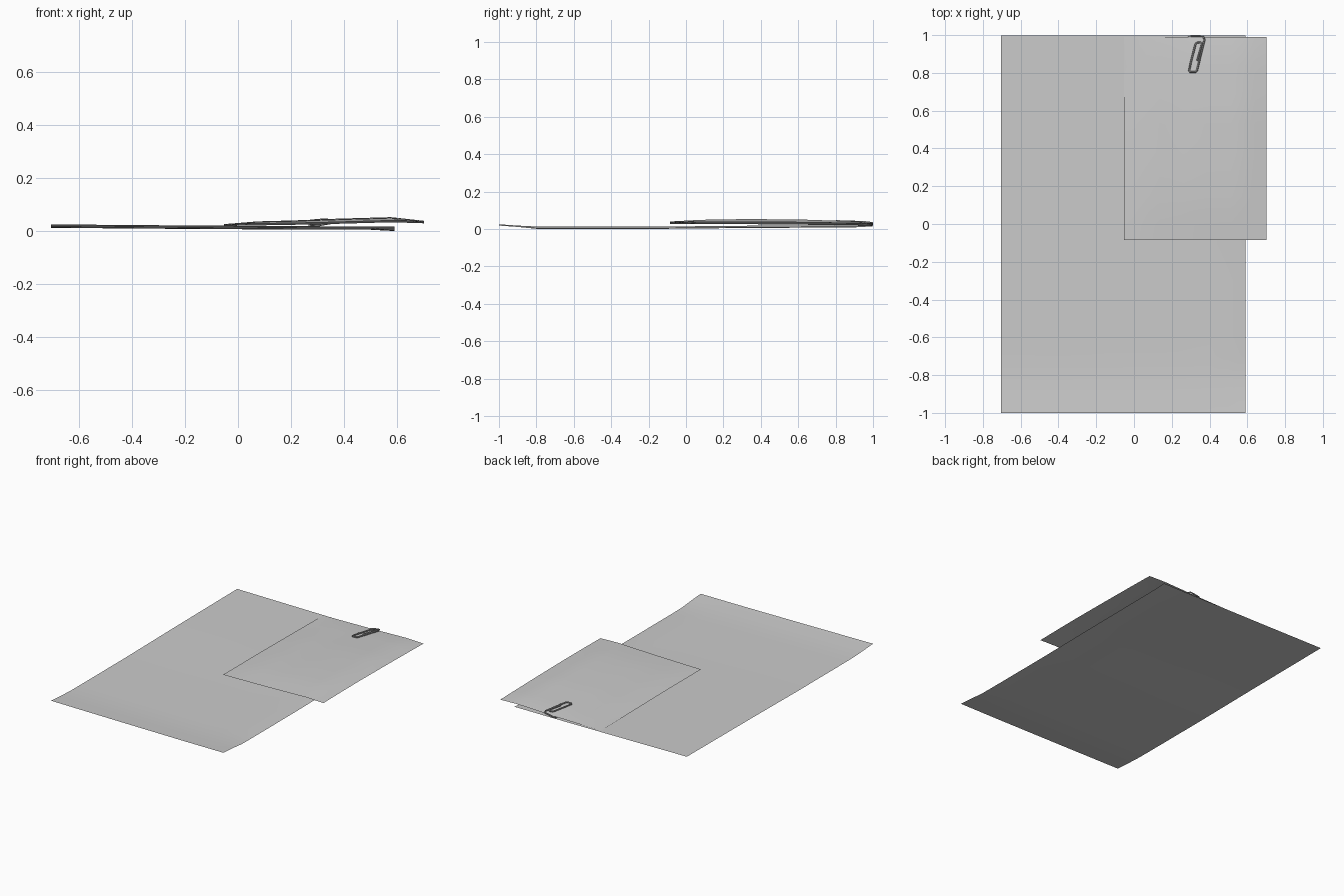
import bpy, bmesh

default = bpy.data.objects.get("Cube")
if default:
    bpy.data.objects.remove(default, do_unlink=True)


def make_material(name, grey):
    mat = bpy.data.materials.new(name)
    mat.use_nodes = True
    colour = (grey, grey, grey, 1)
    mat.diffuse_color = colour
    mat.node_tree.nodes["Principled BSDF"].inputs["Base Color"].default_value = colour
    return mat


paper = make_material("paper grey", 0.6)
wire = make_material("wire grey", 0.3)


def blend(points, t):
    """Height along a profile of (position, height) pairs."""
    if t <= points[0][0]:
        return points[0][1]
    for (a, ha), (b, hb) in zip(points, points[1:]):
        if t <= b:
            return ha + (hb - ha) * (t - a) / (b - a)
    return points[-1][1]


def make_sheet(name, x0, x1, y0, y1, columns, rows, height):
    """Thin sheet bent by a height rule."""
    bm = bmesh.new()
    bmesh.ops.create_grid(bm, x_segments=columns, y_segments=rows, size=0.5)
    for v in bm.verts:
        x = x0 + (v.co.x + 0.5) * (x1 - x0)
        y = y0 + (v.co.y + 0.5) * (y1 - y0)
        v.co = (x, y, height(x, y))
    for f in bm.faces:
        f.smooth = True
    mesh = bpy.data.meshes.new(name)
    bm.to_mesh(mesh)
    bm.free()
    mesh.materials.append(paper)
    obj = bpy.data.objects.new(name, mesh)
    bpy.context.collection.objects.link(obj)
    return obj


# Large sheet: front edge curls up, left side sits a little higher
large_y = [(-1, 0.018), (-0.9, 0.011), (-0.78, 0.005), (-0.2, 0.005),
           (0.3, 0.010), (1, 0.014)]
large_x = [(-0.7, 0.007), (-0.2, 0.003), (0.3, 0.0), (0.59, 0.0)]


def large_height(x, y):
    return blend(large_y, y) + blend(large_x, x) - 0.005 * (x > 0.55 and abs(y) < 0.9)


make_sheet("large_sheet", -0.705, 0.59, -1, 0.998, 14, 20, large_height)

# Small sheet: gently domed, resting on the large one along its left edge
small_y = [(-0.085, 0.0), (0.1, 0.010), (0.35, 0.013), (0.6, 0.014),
           (0.85, 0.008), (0.95, 0.005), (0.99, 0.0)]
small_x = [(-0.05, 0.0), (0.08, 0.7), (0.2, 0.75), (0.33, 1.0), (0.58, 1.0), (0.7, 0.2)]


def small_height(x, y):
    edge = blend([(-0.05, 0.026), (0.3, 0.032), (0.58, 0.04), (0.7, 0.036)], x)
    corner = 0.010 * max(0, y - 0.3)
    return edge - corner + blend(small_y, y) * blend(small_x, x)


make_sheet("small_sheet", -0.053, 0.702, -0.085, 0.99, 12, 14, small_height)

# Paper clip: wire loops above the sheets, then wraps over the back edge
path = [(0.335, 0.865), (0.36, 0.955), (0.352, 0.962), (0.332, 0.96),
        (0.325, 0.95), (0.302, 0.86), (0.292, 0.812), (0.297, 0.805),
        (0.325, 0.805), (0.333, 0.812), (0.373, 0.975), (0.366, 0.994)]
points = [(x, y, small_height(x, y) + 0.006) for x, y in path]
points += [(0.345, 0.995, 0.030), (0.30, 0.995, 0.022), (0.285, 0.985, 0.020),
           (0.27, 0.92, 0.021)]

curve = bpy.data.curves.new("paper_clip", "CURVE")
curve.dimensions = "3D"
curve.bevel_depth = 0.005
curve.bevel_resolution = 1
curve.use_fill_caps = True
spline = curve.splines.new("POLY")
spline.points.add(len(points) - 1)
for target, co in zip(spline.points, points):
    target.co = (*co, 1)
spline.use_smooth = True
curve.materials.append(wire)
clip = bpy.data.objects.new("paper_clip", curve)
bpy.context.collection.objects.link(clip)
